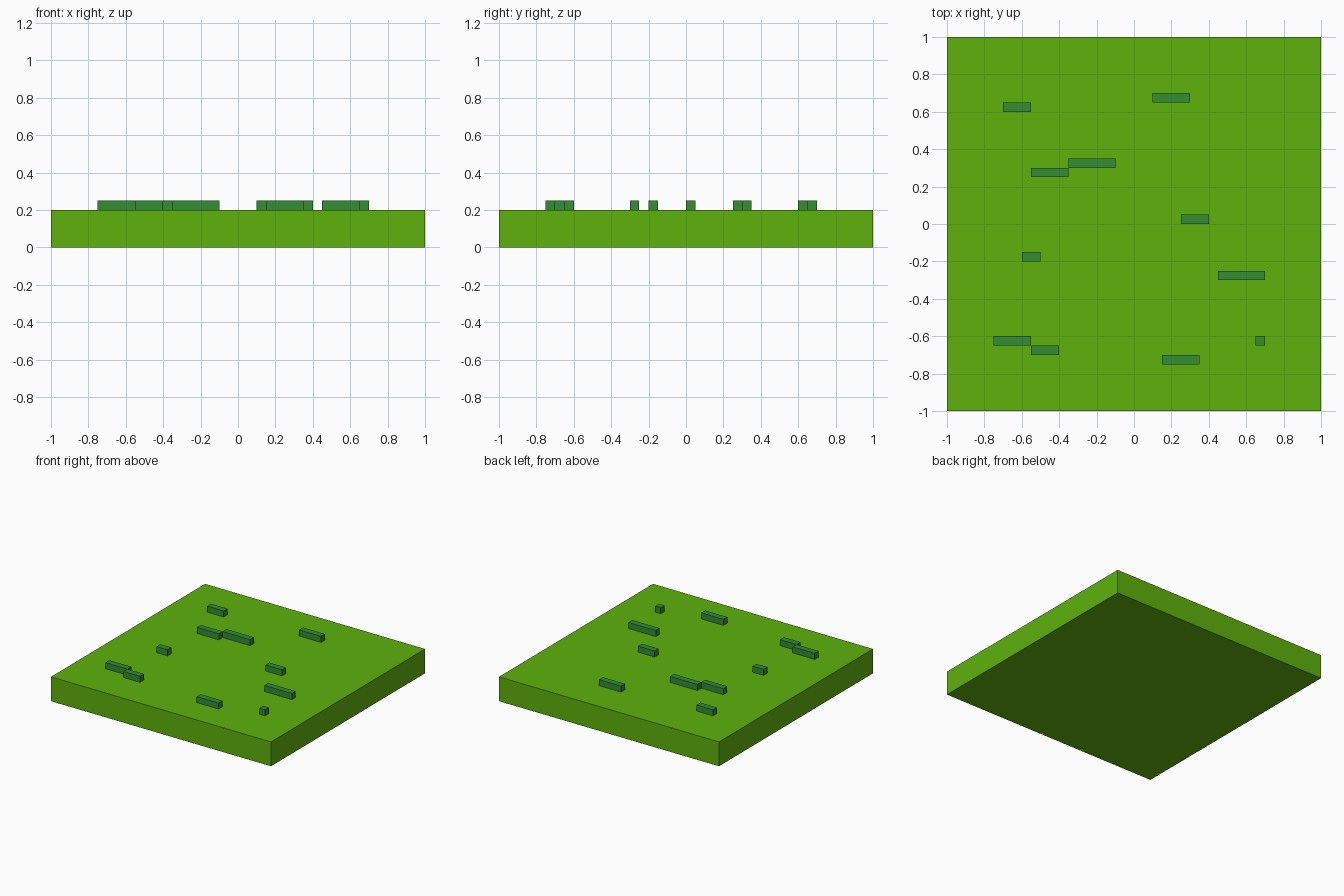
import bpy
import bmesh
from mathutils import Vector

if "Cube" in bpy.data.objects:
    bpy.data.objects.remove(bpy.data.objects["Cube"])


def make_material(name, color):
    mat = bpy.data.materials.new(name)
    mat.diffuse_color = (*color, 1.0)
    mat.use_nodes = True
    mat.node_tree.nodes["Principled BSDF"].inputs["Base Color"].default_value = mat.diffuse_color
    return mat


def add_box(name, low, high, mat):
    """Axis-aligned box between two opposite corners."""
    low, high = Vector(low), Vector(high)
    size = high - low
    bm = bmesh.new()
    bmesh.ops.create_cube(bm, size=1.0)
    bmesh.ops.scale(bm, vec=size, verts=bm.verts)
    mesh = bpy.data.meshes.new(name)
    bm.to_mesh(mesh)
    bm.free()
    mesh.materials.append(mat)
    obj = bpy.data.objects.new(name, mesh)
    obj.location = (low + high) / 2
    bpy.context.collection.objects.link(obj)
    return obj


grass = make_material("grass green", (0.114, 0.445, 0.004))
dark_grass = make_material("dark tuft green", (0.036, 0.262, 0.036))

TOP = 0.20    # height of the ground slab
UNIT = 0.05   # tuft thickness and height

# Ground slab
add_box("ground_slab", (-1, -1, 0), (1, 1, TOP), grass)

# Grass tufts: left end, right end, front edge
tufts = [
    (-0.70, -0.55, 0.60),
    (0.10, 0.30, 0.65),
    (-0.55, -0.35, 0.25),
    (-0.35, -0.10, 0.30),
    (0.25, 0.40, 0.00),
    (-0.60, -0.50, -0.20),
    (0.45, 0.70, -0.30),
    (-0.75, -0.55, -0.65),
    (-0.55, -0.40, -0.70),
    (0.15, 0.35, -0.75),
    (0.65, 0.70, -0.65),
]
for i, (x0, x1, y0) in enumerate(tufts, 1):
    add_box(f"grass_tuft_{i}", (x0, y0, TOP), (x1, y0 + UNIT, TOP + UNIT), dark_grass)
